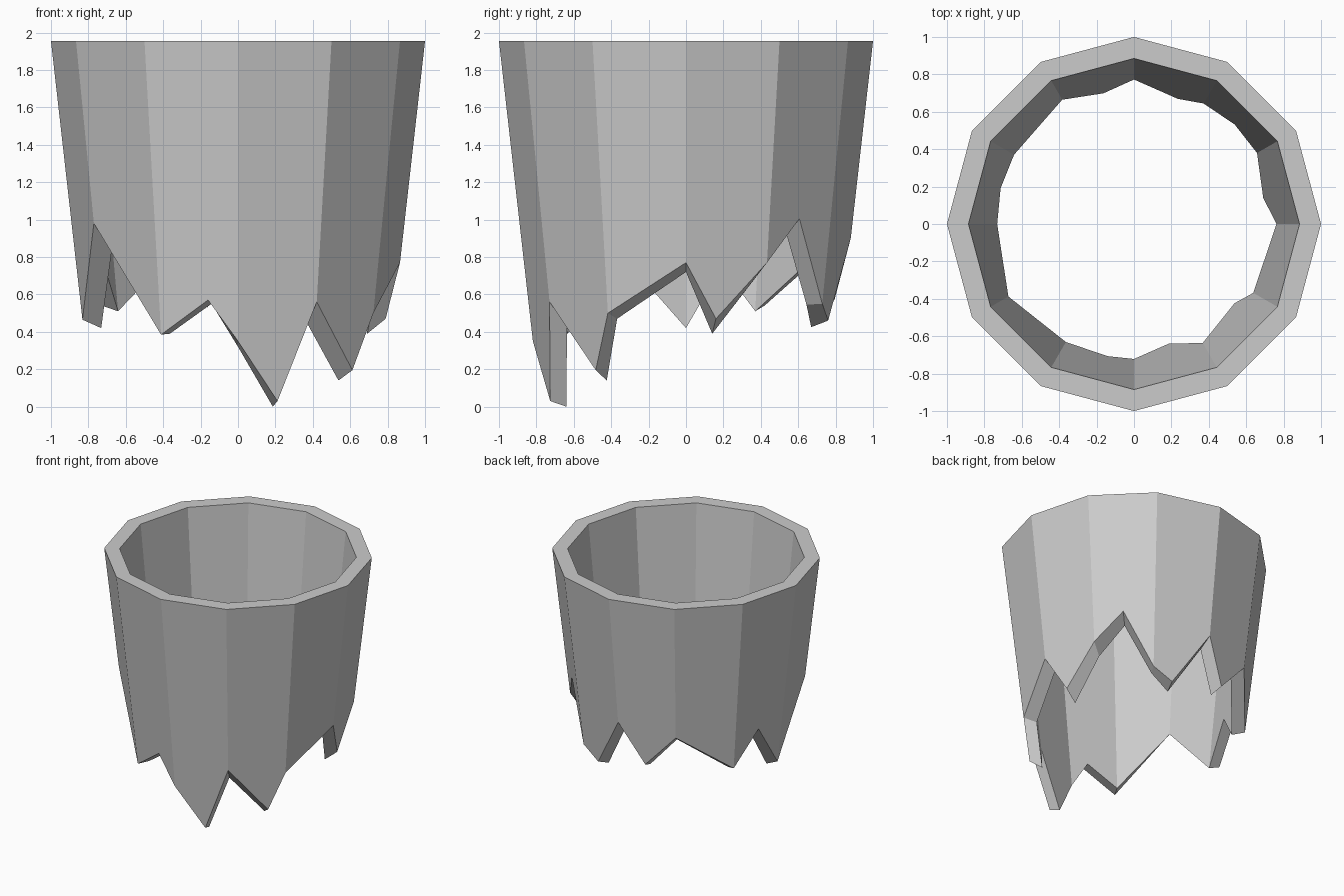
import bpy, bmesh
from math import cos, sin, pi, floor

if "Cube" in bpy.data.objects:
    bpy.data.objects.remove(bpy.data.objects["Cube"])

TOP = 1.955      # rim height
TAPER = 0.113    # radius lost per unit of height
INNER = 0.885    # inner wall radius relative to outer

# Jagged lower edge: (position in 30-degree sides from +x, outer z, inner z)
EDGE = [
    (0, .77, .72), (.385, .47, .39), (1, .77, .70), (1.49, 1.005, .94),
    (2, .55, .545), (2.36, .46, .425), (3, .90, .83), (3.44, .57, .53),
    (4, .84, .78), (5, .54, .51), (5.5, .81, .75), (6, .465, .42),
    (7, .98, .86), (8, .385, .39), (8.62, .57, .55), (9, .35, .32),
    (9.54, .03, 0), (10, .56, .45), (10.72, .195, .14), (11, .50, .47),
]


def wall_point(u, z, k):
    """Point on the tapered twelve-sided wall, on the flat between corners."""
    r = k * (1 - TAPER * (TOP - z))
    i = floor(u)
    t = u - i
    a, b = i * pi / 6, (i + 1) * pi / 6
    return (r * (cos(a) * (1 - t) + cos(b) * t),
            r * (sin(a) * (1 - t) + sin(b) * t), z)


# Broken shell: outer wall, inner wall, rim and jagged underside
bm = bmesh.new()
columns = []
for u, zo, zi in EDGE:
    loop = [(zo, 1), (TOP, 1), (TOP, INNER), (zi, INNER)]
    columns.append([bm.verts.new(wall_point(u, z, k)) for z, k in loop])

for i, a in enumerate(columns):
    b = columns[(i + 1) % len(columns)]
    for j in range(4):
        k = (j + 1) % 4
        bm.faces.new((a[j], b[j], b[k], a[k]))
bmesh.ops.recalc_face_normals(bm, faces=bm.faces)

mesh = bpy.data.meshes.new("broken_shell")
bm.to_mesh(mesh)
bm.free()
bpy.context.collection.objects.link(bpy.data.objects.new("broken_shell", mesh))
